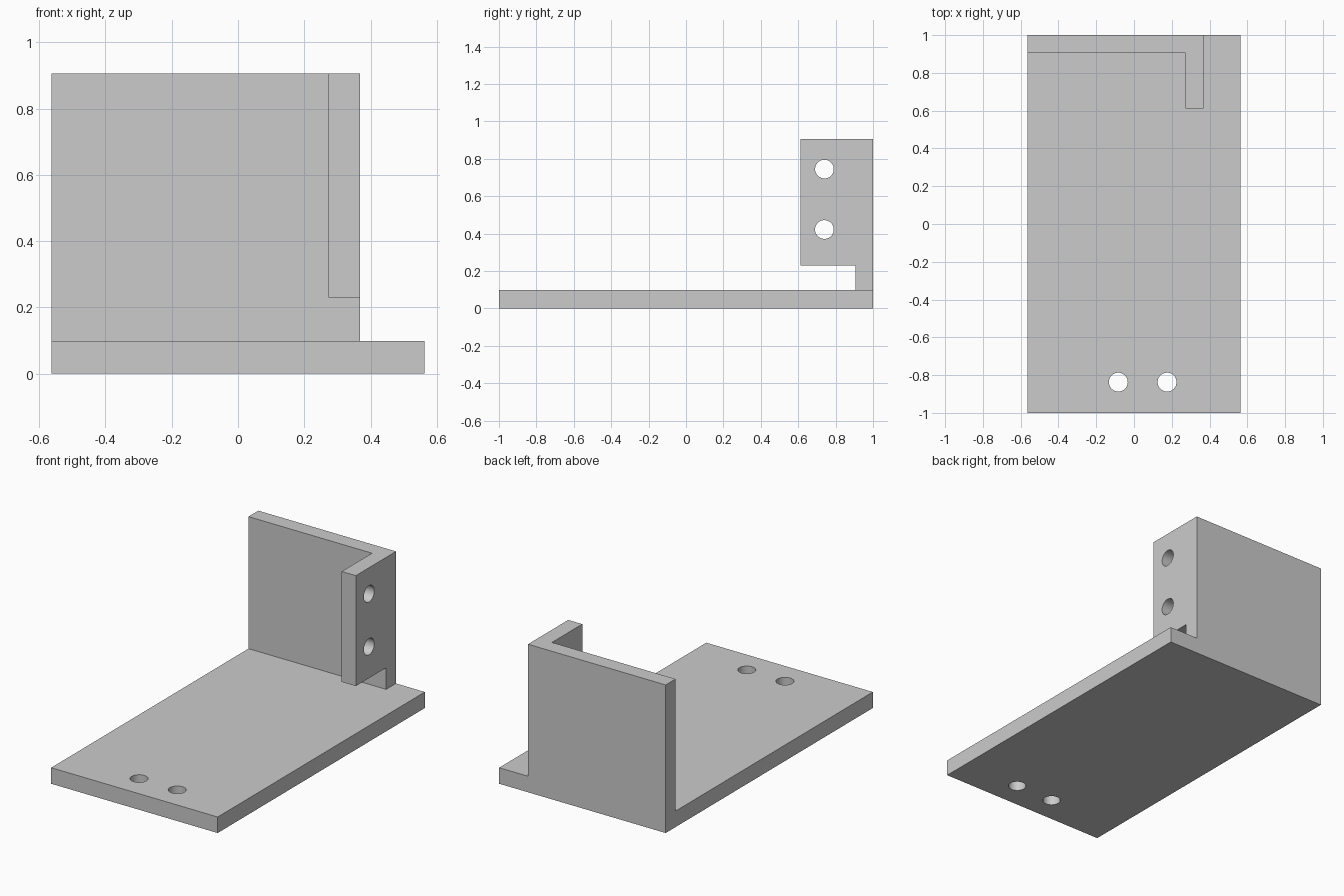
import bpy
import math
from mathutils import Vector

cube = bpy.data.objects.get("Cube")
if cube:
    bpy.data.objects.remove(cube, do_unlink=True)

grey = bpy.data.materials.new("plain_grey")
grey.use_nodes = True
colour = (0.6, 0.6, 0.6, 1)
grey.diffuse_color = colour
grey.node_tree.nodes["Principled BSDF"].inputs["Base Color"].default_value = colour


def box(name, low, high):
    low, high = Vector(low), Vector(high)
    bpy.ops.mesh.primitive_cube_add(size=1, location=(low + high) / 2)
    ob = bpy.context.object
    ob.name = name
    ob.scale = high - low
    bpy.ops.object.transform_apply(location=True, rotation=False, scale=True)
    ob.data.materials.append(grey)
    return ob


def combine(target, tool, operation):
    mod = target.modifiers.new(operation.title(), "BOOLEAN")
    mod.operation = operation
    mod.solver = "EXACT"
    mod.object = tool
    bpy.context.view_layer.objects.active = target
    bpy.ops.object.modifier_apply(modifier=mod.name)
    bpy.data.objects.remove(tool, do_unlink=True)


def drill(target, centre, rotation=(0, 0, 0)):
    bpy.ops.mesh.primitive_cylinder_add(
        vertices=48, radius=0.05, depth=0.3, location=centre, rotation=rotation)
    tool = bpy.context.object
    tool.hide_render = True
    tool.data.materials.append(grey)
    combine(target, tool, "DIFFERENCE")


LEFT, RIGHT, BACK, TOP = 0.563, 0.368, 1.0, 0.905
BASE, WALL = 0.098, 0.095

# Base plate, upright back wall and side flange fused into one bracket
bracket = box("bracket", (-LEFT, -BACK, 0), (LEFT, BACK, BASE))
wall = box("back_wall", (-LEFT, BACK - WALL, 0), (RIGHT, BACK, TOP))
flange = box("side_flange", (RIGHT - WALL, 0.612, 0.23), (RIGHT, BACK, TOP))
combine(bracket, wall, "UNION")
combine(bracket, flange, "UNION")

# Mounting holes through the base and the flange
for x in (-0.083, 0.175):
    drill(bracket, (x, -0.837, BASE / 2))
for z in (0.422, 0.745):
    drill(bracket, (RIGHT - WALL / 2, 0.74, z), (0, math.pi / 2, 0))

# Smooth hole walls, crisp plate edges
bpy.ops.object.select_all(action="DESELECT")
bracket.select_set(True)
bpy.context.view_layer.objects.active = bracket
bpy.ops.object.shade_smooth_by_angle(angle=math.radians(30))
